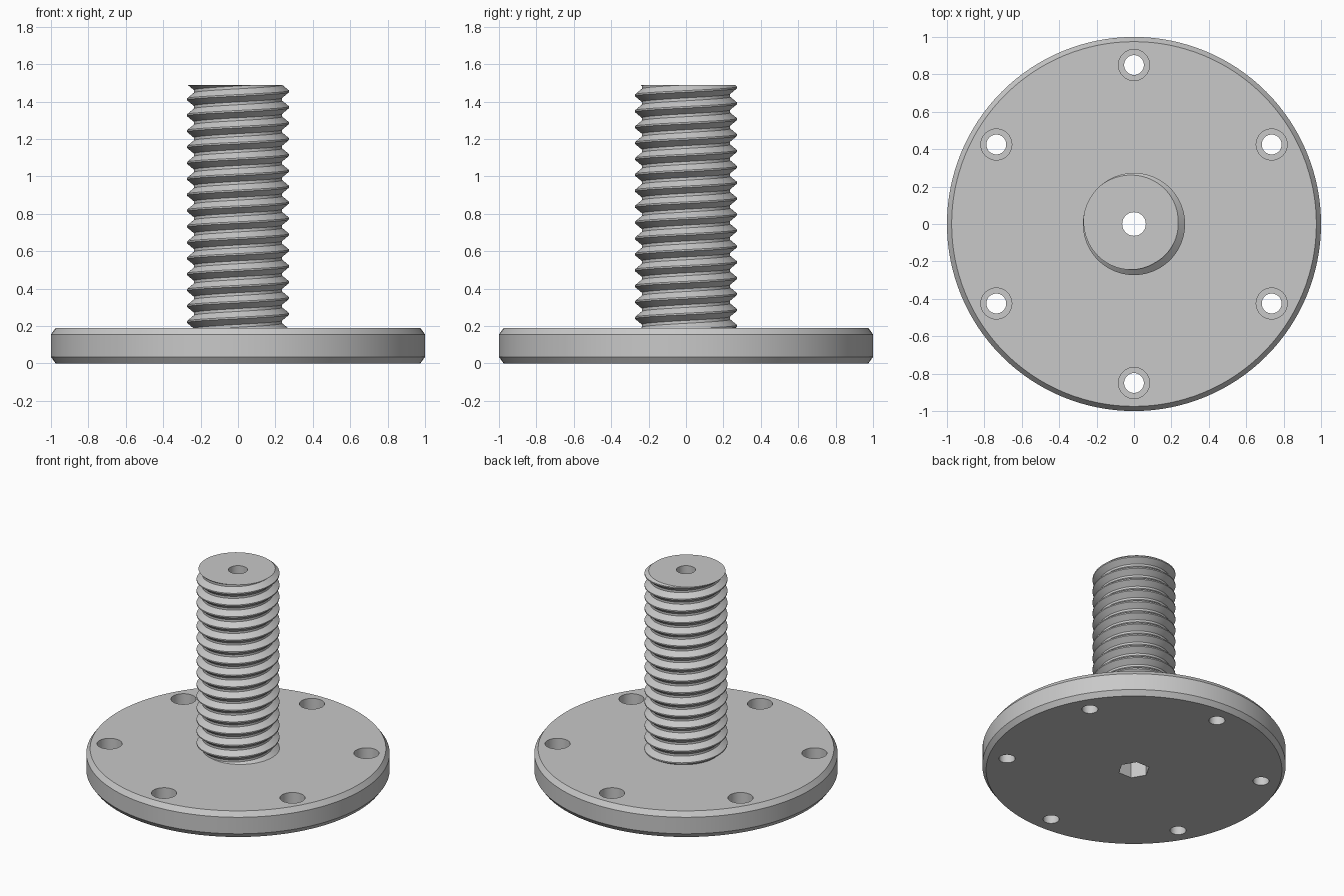
import bpy, bmesh
from math import cos, sin, pi, radians

SEG = 128
BORE = 0.063
PLATE_TOP, ROD_TOP = 0.19, 1.49
PITCH, CREST, ROOT = 0.085, 0.273, 0.236

if "Cube" in bpy.data.objects:
    bpy.data.objects.remove(bpy.data.objects["Cube"])

steel = bpy.data.materials.new("light_grey_steel")
steel.use_nodes = True
grey = (0.58, 0.58, 0.58, 1)
steel.diffuse_color = grey
steel.node_tree.nodes["Principled BSDF"].inputs["Base Color"].default_value = grey


def make_object(name, bm):
    bmesh.ops.recalc_face_normals(bm, faces=bm.faces)
    mesh = bpy.data.meshes.new(name)
    bm.to_mesh(mesh)
    bm.free()
    mesh.materials.append(steel)
    obj = bpy.data.objects.new(name, mesh)
    bpy.context.collection.objects.link(obj)
    return obj


def activate(obj):
    bpy.ops.object.select_all(action="DESELECT")
    obj.select_set(True)
    bpy.context.view_layer.objects.active = obj


def ring(bm, radius, z, sides, x=0, y=0):
    angles = [2 * pi * i / sides for i in range(sides)]
    return [bm.verts.new((x + radius * cos(a), y + radius * sin(a), z)) for a in angles]


def skin(bm, low, high):
    n = len(low)
    for i in range(n):
        k = (i + 1) % n
        bm.faces.new((low[i], low[k], high[k], high[i]))


def turned(bm, profile, sides, x=0, y=0):
    """Closed turned solid from (radius, height) steps, bottom to top."""
    rings = [ring(bm, r, z, sides, x, y) for r, z in profile]
    for low, high in zip(rings, rings[1:]):
        skin(bm, low, high)
    bm.faces.new(rings[0][::-1])
    bm.faces.new(rings[-1])


def cut(target, bm):
    cutter = make_object("cutter", bm)
    cutter.hide_render = True
    mod = target.modifiers.new("cut", "BOOLEAN")
    mod.operation, mod.solver, mod.object = "DIFFERENCE", "EXACT", cutter
    activate(target)
    bpy.ops.object.modifier_apply(modifier=mod.name)
    bpy.data.objects.remove(cutter)


# Round base plate with chamfered rims
bm = bmesh.new()
turned(bm, [(0.975, 0), (1, 0.035), (1, 0.155), (0.975, PLATE_TOP)], SEG)
plate = make_object("base_plate", bm)

# Six counterbored screw holes
bm = bmesh.new()
for i in range(6):
    a = radians(30 + 60 * i)
    turned(bm, [(0.053, -0.1), (0.053, 0.09), (0.083, 0.09), (0.083, 0.3)],
           40, 0.85 * cos(a), 0.85 * sin(a))
cut(plate, bm)

# Central bore and hexagonal pocket underneath
bm = bmesh.new()
turned(bm, [(BORE, -0.1), (BORE, 0.3)], 48)
cut(plate, bm)
bm = bmesh.new()
turned(bm, [(0.105, -0.1), (0.105, 0.12)], 6)
cut(plate, bm)

# Threaded rod: one helical skin, trimmed flat at both ends
bm = bmesh.new()
COLS, TURNS = 96, 20
z0 = ROD_TOP - PITCH * (17 + 150 / 360)
steps = [(-0.05, CREST), (0.05, CREST), (0.41, ROOT), (0.59, ROOT)]
grid = []
for j in range(COLS):
    a = 2 * pi * j / COLS
    grid.append([bm.verts.new((r * cos(a), r * sin(a), z0 + PITCH * (t + f + j / COLS)))
                 for t in range(TURNS) for f, r in steps])
for j in range(COLS):
    here = grid[j]
    # The last column meets the first one turn higher
    there = grid[j + 1] if j + 1 < COLS else grid[0][len(steps):]
    for i in range(len(there) - 1):
        bm.faces.new((here[i], there[i], there[i + 1], here[i + 1]))

ROD_BASE = PLATE_TOP - 0.005
for z, top in ((ROD_TOP, True), (ROD_BASE, False)):
    bmesh.ops.bisect_plane(bm, geom=bm.verts[:] + bm.edges[:] + bm.faces[:],
                           plane_co=(0, 0, z), plane_no=(0, 0, 1),
                           clear_outer=top, clear_inner=not top)

# End faces and inner bore of the rod
bores = []
for z in (ROD_BASE, ROD_TOP):
    rim = [e for e in bm.edges if e.is_boundary
           and all(abs(v.co.z - z) < 0.0005 for v in e.verts)]
    inner = ring(bm, BORE, z, 48)
    loop = [bm.edges.new((inner[i - 1], inner[i])) for i in range(48)]
    bmesh.ops.triangle_fill(bm, edges=rim + loop, use_beauty=True, normal=(0, 0, 1))
    bores.append(inner)
skin(bm, *bores)
rod = make_object("threaded_rod", bm)

# Smooth round walls, crisp edges
for obj in (plate, rod):
    activate(obj)
    bpy.ops.object.shade_smooth_by_angle(angle=radians(25))
